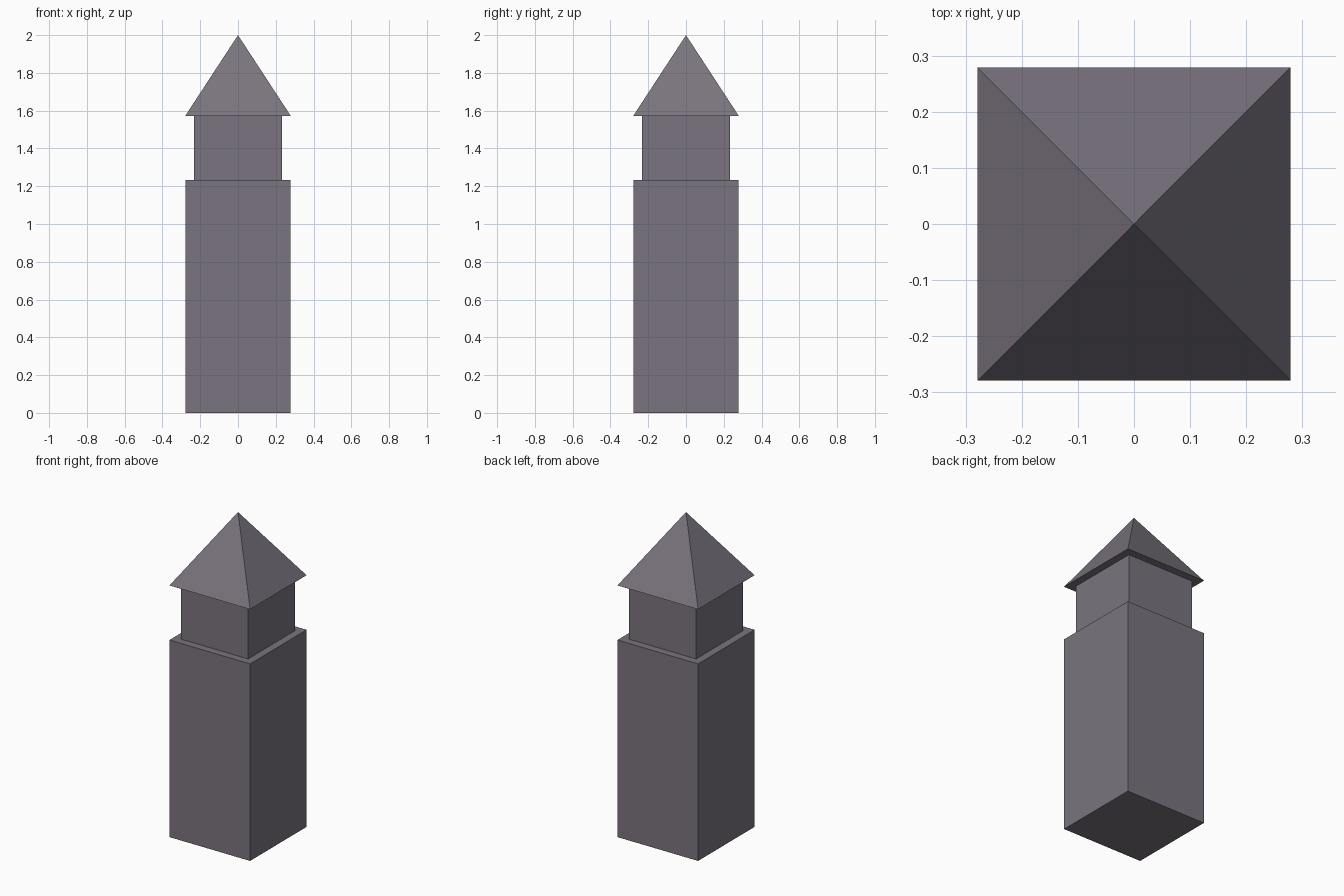
import bpy
import bmesh
from math import pi, sqrt
from mathutils import Matrix

cube = bpy.data.objects.get("Cube")
if cube:
    bpy.data.objects.remove(cube, do_unlink=True)

# Single stone colour
stone = bpy.data.materials.new("grey_stone")
stone.use_nodes = True
colour = (0.195, 0.175, 0.21, 1)
stone.diffuse_color = colour
stone.node_tree.nodes["Principled BSDF"].inputs["Base Color"].default_value = colour


def square_part(name, half_bottom, half_top, z0, z1):
    """Four-sided block or pyramid between two heights."""
    bm = bmesh.new()
    bmesh.ops.create_cone(
        bm, cap_ends=True, segments=4,
        radius1=half_bottom * sqrt(2), radius2=half_top * sqrt(2), depth=z1 - z0,
        matrix=Matrix.Translation((0, 0, (z0 + z1) / 2)) @ Matrix.Rotation(pi / 4, 4, "Z"))
    bmesh.ops.remove_doubles(bm, verts=bm.verts, dist=0.0001)
    bmesh.ops.recalc_face_normals(bm, faces=bm.faces)
    mesh = bpy.data.meshes.new(name)
    bm.to_mesh(mesh)
    bm.free()
    mesh.materials.append(stone)
    obj = bpy.data.objects.new(name, mesh)
    bpy.context.collection.objects.link(obj)
    return obj


# Tower, recessed upper storey, overhanging pointed roof
square_part("tower_shaft", 0.279, 0.279, 0, 1.232)
square_part("upper_storey", 0.232, 0.232, 1.232, 1.573)
square_part("pyramid_roof", 0.279, 0, 1.573, 2)
